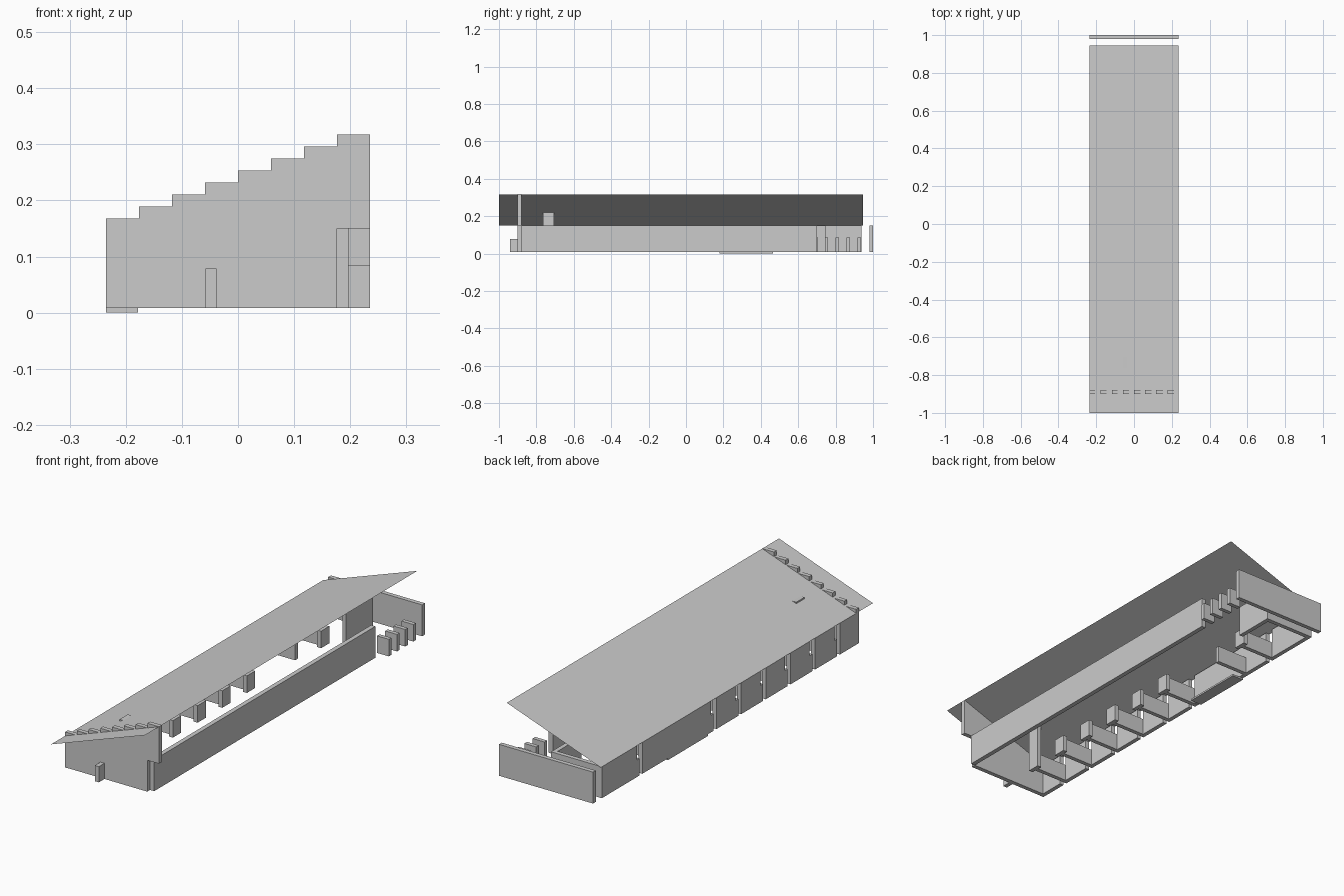
import bpy

if "Cube" in bpy.data.objects:
    bpy.data.objects.remove(bpy.data.objects["Cube"])

U = 0.0196          # wall thickness, the planning module
W = 0.235           # half width
Z0 = 0.008          # underside of walls
LOW, HIGH = 0.085, 0.15
BAY = 9 * U


def box(name, x0, x1, y0, y1, z0, z1):
    xs, ys, zs = (x0, x1), (y0, y1), (z0, z1)
    verts = [(x, y, z) for x in xs for y in ys for z in zs]
    faces = [(0, 1, 3, 2), (4, 6, 7, 5), (0, 4, 5, 1),
             (2, 3, 7, 6), (0, 2, 6, 4), (1, 5, 7, 3)]
    return mesh(name, verts, faces)


def mesh(name, verts, faces):
    me = bpy.data.meshes.new(name)
    me.from_pydata(verts, [], faces)
    ob = bpy.data.objects.new(name, me)
    bpy.context.collection.objects.link(ob)
    return ob


# Thin sloping roof sheet
mesh("roof", [(-W, -1, 0.15), (W, -1, 0.317), (W, 0.945, 0.317), (-W, 0.945, 0.15)],
     [(0, 1, 2, 3)])

# Stepped front wall, with a doorway under the last and tallest step
step = 2 * W / 8
for i in range(8):
    x = -W + i * step
    box("front_wall_step", x, x + step, -0.9, -0.88,
        HIGH if i == 7 else Z0, 0.168 + i * 0.0213)

# Long right wall and free-standing back wall
box("right_wall", 0.176, 0.197, -0.88, 0.70, Z0, HIGH)
box("back_wall", -W, W, 0.98, 1.0, Z0, HIGH)

# Low fins at the rear right
for i in range(4):
    y = 0.742 + i * 0.0585
    box("rear_fin", 0.176, W, y, y + 0.0185, Z0, LOW)

# Left bays: outer panel, low partition and short corridor wall
for k in range(10):
    s = -0.94 + k * BAY
    if k == 7:
        continue
    top = 0.22 if k == 1 else (LOW - 0.006 if k == 0 else LOW)
    if k != 8:
        box("corridor_stub", -0.058, -0.038, s, s + 3 * U, Z0, top)
    if k > 0:
        box("bay_partition", -W, -0.058, s + U, s + 2 * U, Z0, LOW)
    if k < 6:
        box("left_panel", -W, -W + U, s + 2 * U, s + 9 * U, Z0, HIGH)

# Larger left panels toward the rear
box("left_long_panel", -W, -W + U, 0.158, 0.648, Z0, HIGH)
box("left_rear_panel", -W, -W + U, 0.687, 0.937, Z0, HIGH)

# Rear room walls
box("rear_corridor_wall", 0.0, U, 0.745, 0.937, Z0, HIGH)
box("rear_room_wall", -W + U, U, 0.917, 0.937, Z0, HIGH)

# Low plinth beneath the long left panel
box("plinth", -W, -0.178, 0.178, 0.465, 0.0, Z0)
